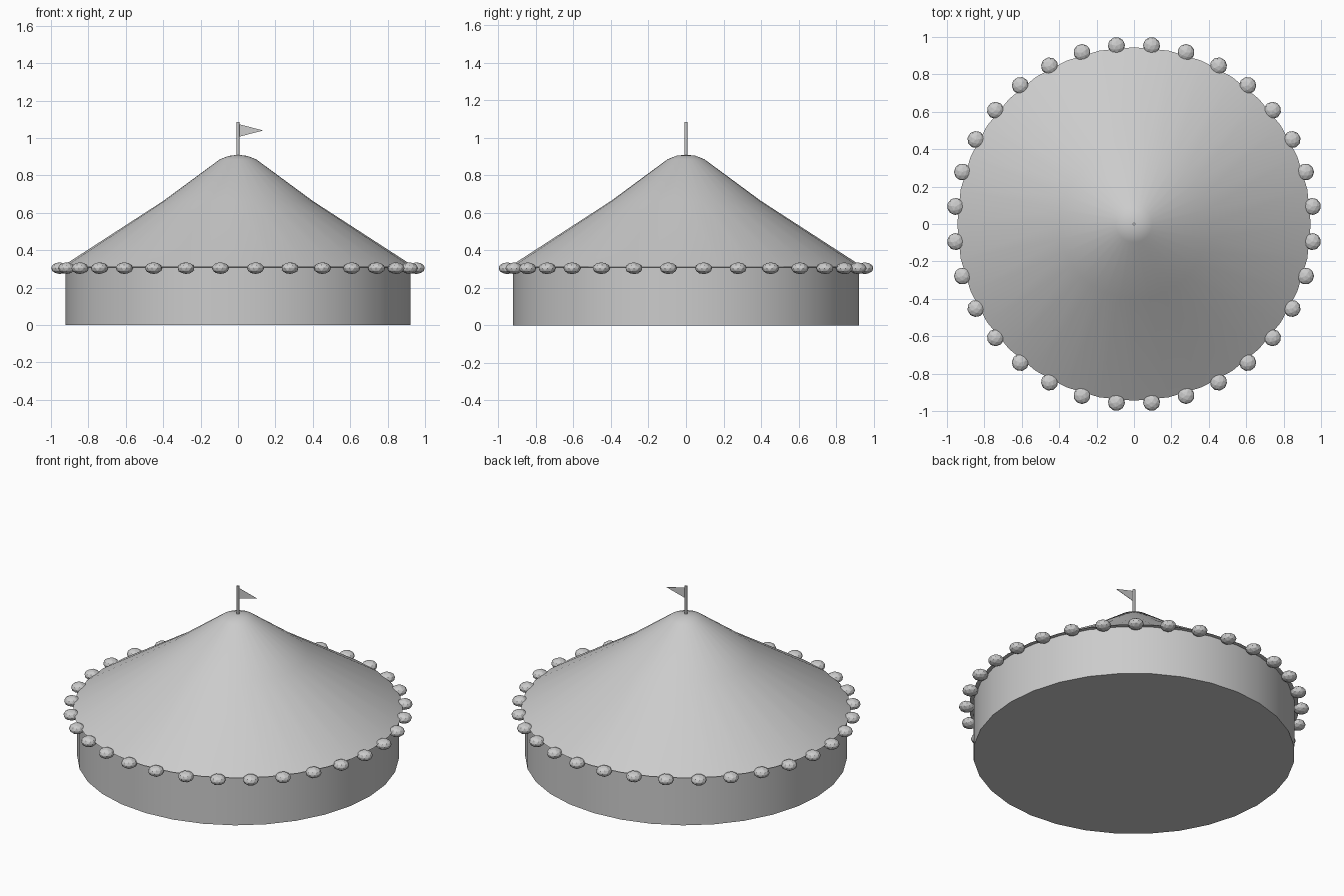
import bpy, bmesh
from math import sin, cos, pi, radians

cube = bpy.data.objects.get("Cube")
if cube:
    bpy.data.objects.remove(cube)

SIDES = 32

canvas = bpy.data.materials.new("plain grey")
canvas.use_nodes = True
grey = (0.6, 0.6, 0.6, 1)
canvas.diffuse_color = grey
canvas.node_tree.nodes["Principled BSDF"].inputs["Base Color"].default_value = grey


def finish(name, bm, smooth_angle=None):
    bmesh.ops.recalc_face_normals(bm, faces=bm.faces)
    mesh = bpy.data.meshes.new(name)
    bm.to_mesh(mesh)
    bm.free()
    mesh.materials.append(canvas)
    obj = bpy.data.objects.new(name, mesh)
    bpy.context.collection.objects.link(obj)
    if smooth_angle:
        bpy.ops.object.select_all(action='DESELECT')
        obj.select_set(True)
        bpy.context.view_layer.objects.active = obj
        bpy.ops.object.shade_smooth_by_angle(angle=radians(smooth_angle))
    return obj


def lathe(name, profile, sides, smooth_angle):
    """Revolve (radius, height) points around z."""
    bm = bmesh.new()
    verts = [bm.verts.new((r, 0, z)) for r, z in profile]
    edges = [bm.edges.new(pair) for pair in zip(verts, verts[1:])]
    bmesh.ops.spin(bm, geom=verts + edges, cent=(0, 0, 0), axis=(0, 0, 1),
                   angle=2 * pi, steps=sides, use_duplicate=False)
    bmesh.ops.remove_doubles(bm, verts=bm.verts, dist=0.0001)
    return finish(name, bm, smooth_angle)


# Round wall with a closed floor
lathe("tent_wall", [(0, 0), (0.922, 0), (0.922, 0.31)], SIDES, 40)

# Sagging canvas roof with a rounded peak and a small eave
lathe("tent_roof", [(0, 0.91), (0.05, 0.904), (0.097, 0.886), (0.4, 0.663),
                    (0.945, 0.31), (0.915, 0.308)], SIDES, 40)

# Flagpole
lathe("flagpole", [(0, 0.88), (0.008, 0.88), (0.008, 1.085), (0, 1.085)], 8, 50)

# Triangular pennant
bm = bmesh.new()
face = bm.faces.new([bm.verts.new((x, -0.001, z))
                     for x, z in [(0, 1.075), (0, 1.005), (0.135, 1.04)]])
side = bmesh.ops.extrude_face_region(bm, geom=[face])["geom"]
bmesh.ops.translate(bm, vec=(0, 0.002, 0),
                    verts=[v for v in side if isinstance(v, bmesh.types.BMVert)])
finish("pennant", bm)

# Flattened faceted bulbs around the eave, one per wall panel
bulb_mesh = None
for i in range(SIDES):
    if bulb_mesh is None:
        bm = bmesh.new()
        bmesh.ops.create_icosphere(bm, subdivisions=2, radius=0.046)
        bmesh.ops.scale(bm, vec=(1, 1, 0.68), verts=bm.verts)
        bulb = finish("eave_bulb", bm)
        bulb_mesh = bulb.data
    else:
        bulb = bpy.data.objects.new("eave_bulb", bulb_mesh)
        bpy.context.collection.objects.link(bulb)
    a = (i + 0.5) * 2 * pi / SIDES
    bulb.location = (0.958 * cos(a), 0.958 * sin(a), 0.304)
    bulb.rotation_euler.z = a
